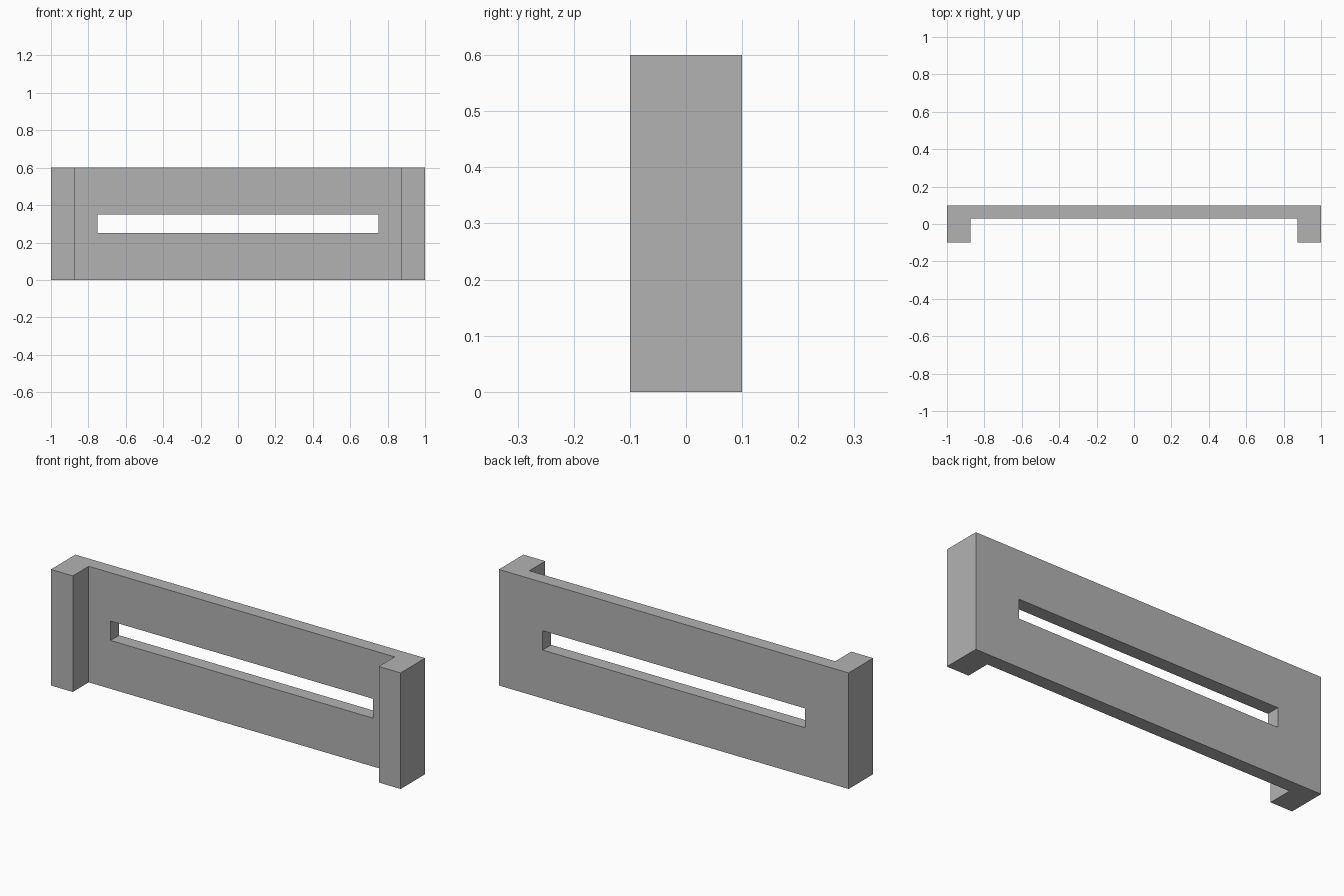
import bpy
import bmesh

cube = bpy.data.objects.get("Cube")
if cube:
    bpy.data.objects.remove(cube, do_unlink=True)

HEIGHT = 0.6

grey = bpy.data.materials.new("plain_grey")
grey.use_nodes = True
colour = (0.45, 0.45, 0.45, 1)
grey.diffuse_color = colour
grey.node_tree.nodes["Principled BSDF"].inputs["Base Color"].default_value = colour


def extruded(name, outline, z0, z1):
    """Solid made by raising a flat (x, y) outline from z0 to z1."""
    bm = bmesh.new()
    base = bm.faces.new([bm.verts.new((x, y, z0)) for x, y in outline])
    top = bmesh.ops.extrude_face_region(bm, geom=[base])["geom"]
    verts = [v for v in top if isinstance(v, bmesh.types.BMVert)]
    bmesh.ops.translate(bm, verts=verts, vec=(0, 0, z1 - z0))
    bmesh.ops.recalc_face_normals(bm, faces=bm.faces)
    mesh = bpy.data.meshes.new(name)
    bm.to_mesh(mesh)
    bm.free()
    mesh.materials.append(grey)
    obj = bpy.data.objects.new(name, mesh)
    bpy.context.collection.objects.link(obj)
    return obj


# Back panel with a forward return at each end, as one channel section
half = [(1, 0.1), (1, -0.1), (0.875, -0.1), (0.875, 0.03)]
section = half + [(-x, y) for x, y in reversed(half)]
panel = extruded("slotted_channel_panel", section, 0, HEIGHT)

# Long horizontal slot through the panel
slot = [(-0.75, -0.05), (0.75, -0.05), (0.75, 0.2), (-0.75, 0.2)]
cutter = extruded("slot_cutter", slot, 0.25, 0.35)
cutter.hide_render = True

cut = panel.modifiers.new("slot", 'BOOLEAN')
cut.operation = 'DIFFERENCE'
cut.solver = 'EXACT'
cut.object = cutter
bpy.context.view_layer.objects.active = panel
panel.select_set(True)
bpy.ops.object.modifier_apply(modifier=cut.name)
bpy.data.objects.remove(cutter, do_unlink=True)
